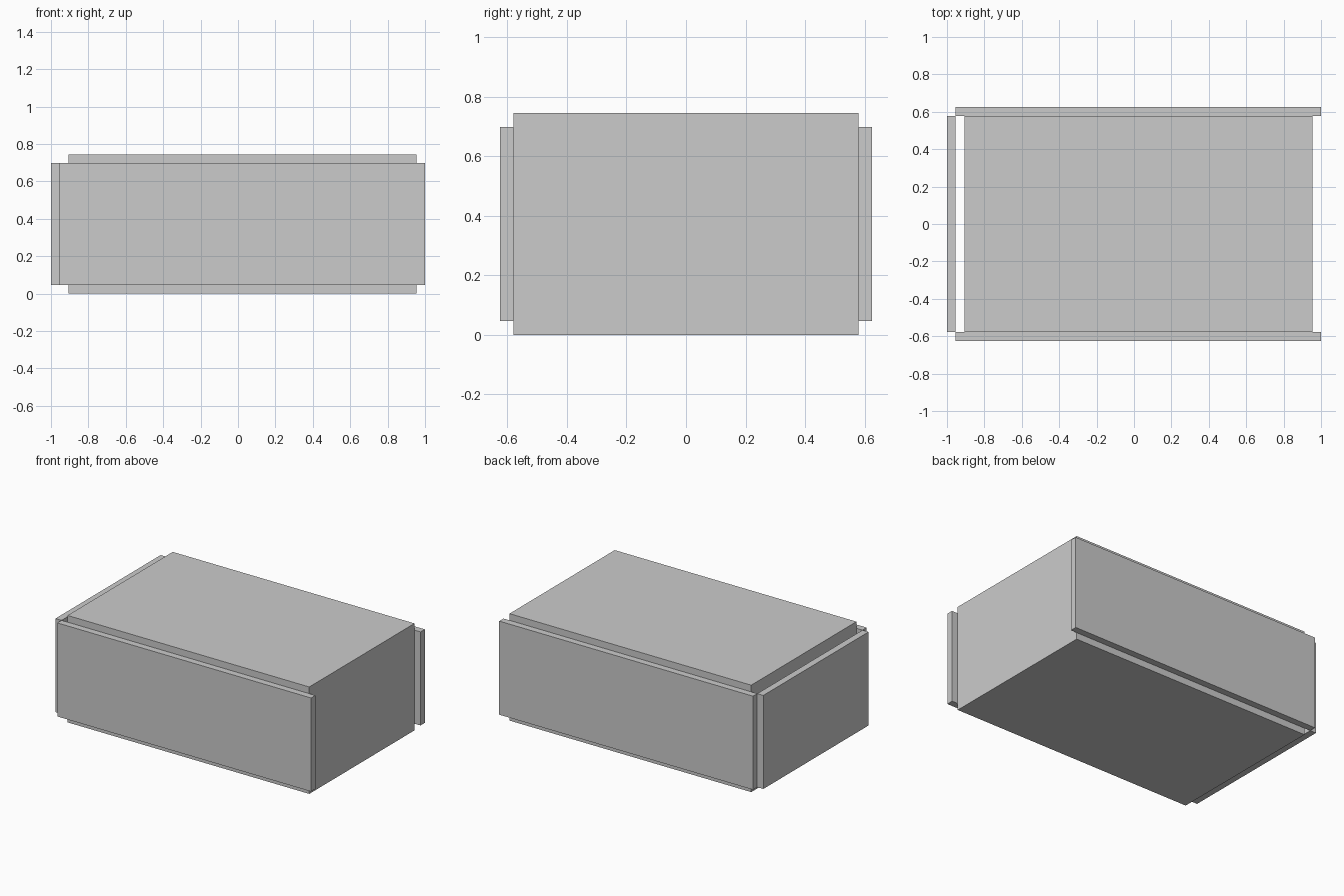
import bpy

if "Cube" in bpy.data.objects:
    bpy.data.objects.remove(bpy.data.objects["Cube"])

T = 0.0465          # panel thickness
HX, HY, H = 1.0, 0.625, 0.744

grey = bpy.data.materials.new("light grey")
grey.diffuse_color = (0.6, 0.6, 0.6, 1)
grey.use_nodes = True
grey.node_tree.nodes["Principled BSDF"].inputs["Base Color"].default_value = grey.diffuse_color


def box(name, lo, hi):
    """Axis-aligned block between two corners."""
    bpy.ops.mesh.primitive_cube_add(size=1)
    ob = bpy.context.object
    ob.name = name
    for v in ob.data.vertices:
        v.co = [(a + b) / 2 + c * (b - a) for a, b, c in zip(lo, hi, v.co)]
    ob.data.materials.append(grey)
    return ob


# Main block
box("main_block", (-HX + 2 * T, -HY + T, 0), (HX - T, HY - T, H))

# Front and back panels, shorter than the block and overhanging on the right
for name, y in (("front_panel", -HY), ("back_panel", HY - T)):
    box(name, (-HX + T, y, T), (HX, y + T, H - T))

# Left panel, standing off from the block by one thickness
box("left_panel", (-HX, -HY + T, T), (-HX + T, HY - T, H - T))
